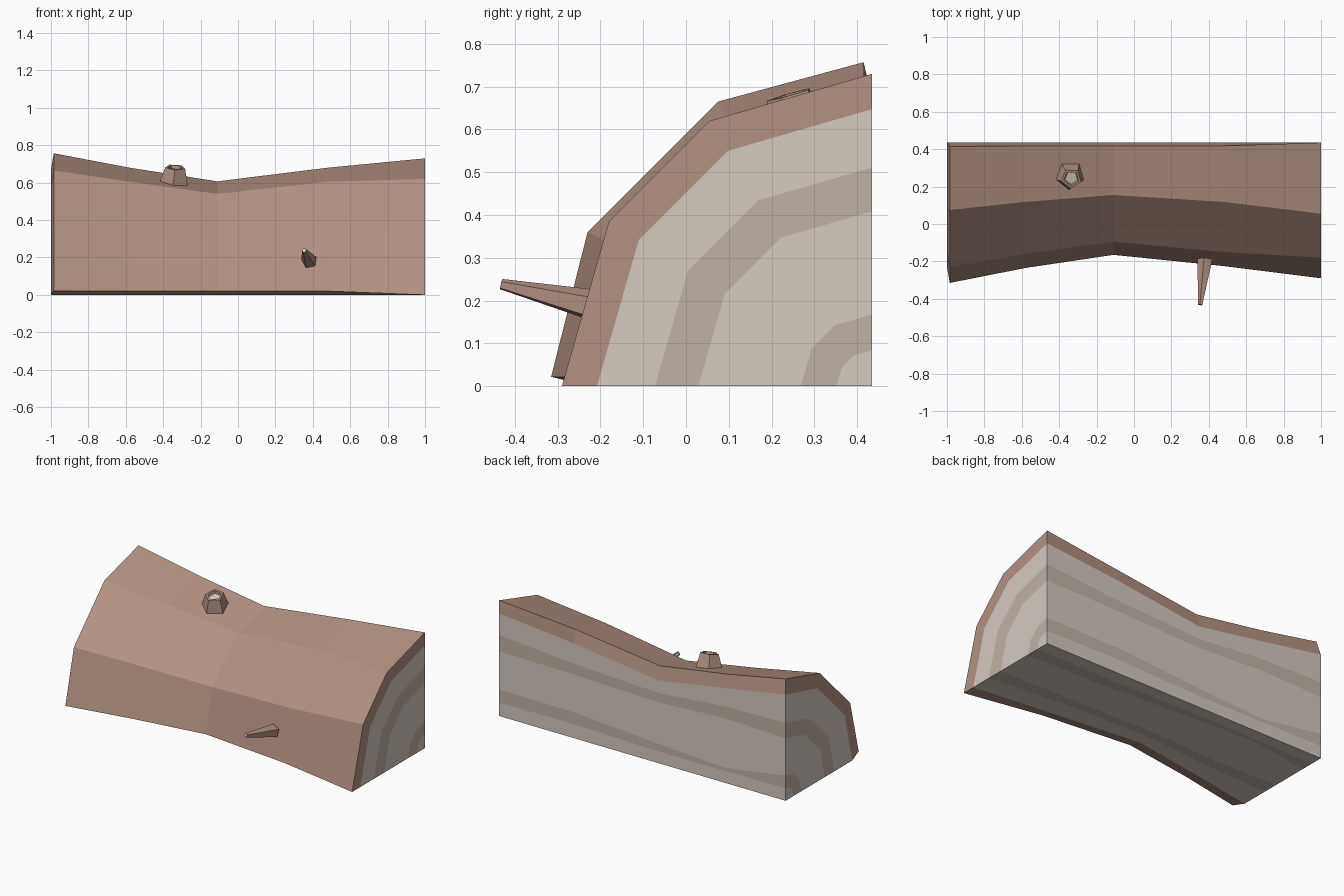
import bpy, bmesh, math
from mathutils import Vector

if "Cube" in bpy.data.objects:
    bpy.data.objects.remove(bpy.data.objects["Cube"])


def material(name, col):
    m = bpy.data.materials.new(name)
    m.diffuse_color = (*col, 1)
    m.use_nodes = True
    m.node_tree.nodes["Principled BSDF"].inputs["Base Color"].default_value = m.diffuse_color
    return m


BARK = material("bark", (0.45, 0.29, 0.23))
LIGHT = material("light_wood", (0.66, 0.59, 0.53))
DARK = material("dark_wood", (0.53, 0.45, 0.38))


def finish(bm, name):
    bmesh.ops.remove_doubles(bm, verts=bm.verts, dist=1e-5)
    bmesh.ops.recalc_face_normals(bm, faces=bm.faces)
    me = bpy.data.meshes.new(name)
    bm.to_mesh(me)
    bm.free()
    for m in (BARK, LIGHT, DARK):
        me.materials.append(m)
    ob = bpy.data.objects.new(name, me)
    bpy.context.collection.objects.link(ob)
    return ob


# Split log: bark profile (y, z) per station, then growth ring fractions
stations = [
    (-1.00, [(-.315, .022), (-.23, .36), (.075, .665), (.415, .757)], (.885, .65, .52, .21, .105)),
    (-0.58, [(-.235, .02), (-.16, .325), (.118, .605), (.417, .68)], (.88, .71, .60, .14, .11)),
    (-0.11, [(-.165, .02), (-.095, .29), (.155, .54), (.417, .607)], (.86, .73, .63, .20, .12)),
    (0.48, [(-.225, .02), (-.15, .335), (.118, .605), (.418, .68)], (.88, .69, .59, .24, .13)),
    (1.00, [(-.29, 0), (-.18, .385), (.055, .62), (.435, .73)], (.887, .70, .56, .23, .115)),
]
CY = 0.435
layer_mats = [0, 1, 2, 1, 2, 1]   # bark, then alternating wood rings


def build_log():
    bm = bmesh.new()
    grid = []
    for i, (x, prof, fracs) in enumerate(stations):
        rings = [[bm.verts.new((-.985 if i == 0 else x, y, z)) for y, z in prof]]
        for f in fracs:
            ring = []
            for k, (y, z) in enumerate(prof):
                yy = CY if k == 3 else CY + f * (y - CY)
                zz = 0 if k == 0 else f * z
                ring.append(bm.verts.new((x, yy, zz)))
            rings.append(ring)
        rings.append([bm.verts.new((x, CY, 0))] * 4)
        grid.append(rings)

    def face(vs, mat):
        f = bm.faces.new(list(dict.fromkeys(vs)))
        f.material_index = mat

    for a, b in zip(grid, grid[1:]):
        # outer bark skin
        for k in range(3):
            face((a[0][k], b[0][k], b[0][k + 1], a[0][k + 1]), 0)
        # split faces: underside and back
        for k in (0, 3):
            for l, mat in enumerate(layer_mats):
                face((a[l][k], b[l][k], b[l + 1][k], a[l + 1][k]), mat)
    # sawn ends
    for g in (grid[0], grid[-1]):
        for l, mat in enumerate(layer_mats):
            for k in range(3):
                face((g[l][k], g[l][k + 1], g[l + 1][k + 1], g[l + 1][k]), mat)
    return finish(bm, "split_log")


def stub(name, rings, phase):
    """Five-sided tapered stub; rings are (centre, normal, radius)."""
    bm = bmesh.new()
    loops = []
    for c, n, r in rings:
        n = Vector(n).normalized()
        u = (Vector((1, 0, 0)) - n * n.x).normalized()
        v = n.cross(u)
        loops.append([bm.verts.new(Vector(c) + r * (math.cos(t) * u + math.sin(t) * v))
                      for t in (phase + math.tau * j / 5 for j in range(5))])
    for a, b in zip(loops, loops[1:]):
        for j in range(5):
            bm.faces.new((a[j], a[(j + 1) % 5], b[(j + 1) % 5], b[j]))
    bm.faces.new(loops[0][::-1])
    bm.faces.new(loops[-1]).material_index = 1
    return finish(bm, name)


build_log()

# Cut branch on top with a sunken pale centre
up = (.05, -.27, .95)
stub("top_branch_stub", [
    ((-.345, .262, .59), up, .083),
    ((-.335, .243, .682), up, .056),
    ((-.335, .243, .682), up, .042),
    ((-.335, .247, .666), up, .036),
], math.radians(-93))

# Thin twig on the front
out = (-.08, -.97, .22)
stub("front_twig", [
    ((.382, -.19, .182), out, .042),
    ((.354, -.432, .238), out, .013),
], math.radians(100))
